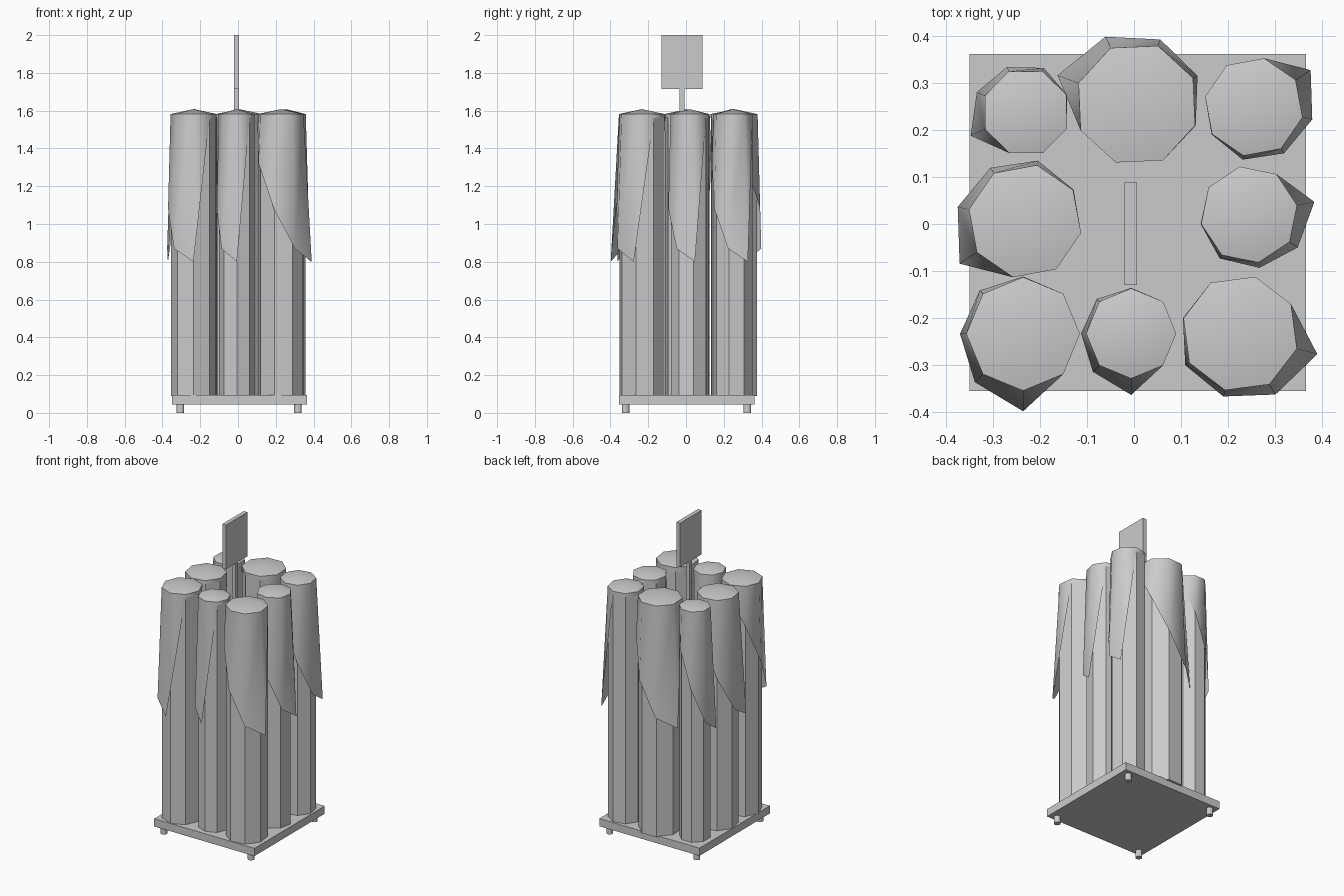
import bpy, bmesh
from math import sin, cos, radians

if "Cube" in bpy.data.objects:
    bpy.data.objects.remove(bpy.data.objects["Cube"])


def finish(bm, name):
    bmesh.ops.recalc_face_normals(bm, faces=bm.faces)
    mesh = bpy.data.meshes.new(name)
    bm.to_mesh(mesh)
    bm.free()
    ob = bpy.data.objects.new(name, mesh)
    bpy.context.collection.objects.link(ob)
    return ob


def box(name, x0, x1, y0, y1, z0, z1):
    bm = bmesh.new()
    bmesh.ops.create_cube(bm, size=1)
    for v in bm.verts:
        v.co = ((x0 + x1) / 2 + v.co.x * (x1 - x0),
                (y0 + y1) / 2 + v.co.y * (y1 - y0),
                (z0 + z1) / 2 + v.co.z * (z1 - z0))
    return finish(bm, name)


def prism(name, x, y, r, z0, z1, sides, phase=0.0):
    bm = bmesh.new()
    rings = [[bm.verts.new((x + r * cos(phase + radians(360 / sides * k)),
                            y + r * sin(phase + radians(360 / sides * k)), z))
              for k in range(sides)] for z in (z0, z1)]
    for k in range(sides):
        j = (k + 1) % sides
        bm.faces.new((rings[0][k], rings[0][j], rings[1][j], rings[1][k]))
    bm.faces.new(rings[0])
    bm.faces.new(rings[1])
    return finish(bm, name)


# Hem of the loose cloth, clockwise from its hanging tip: (flare, height)
HEM = [(1.36, 0.80), (1.20, 0.87), (1.11, 1.08), (1.08, 1.32),
       (1.01, 1.50), (1.0, 1.56), (1.0, 1.56), (1.0, 1.56)]


def drape(name, x, y, r, tip):
    bm = bmesh.new()
    top, hem = [], []
    for k, (flare, z) in enumerate(HEM):
        c, s = cos(radians(tip - 45 * k)), sin(radians(tip - 45 * k))
        top.append(bm.verts.new((x + r * c, y + r * s, 1.582)))
        hem.append(bm.verts.new((x + r * flare * c, y + r * flare * s, z)))
    peak = bm.verts.new((x, y, 1.608))
    for k in range(8):
        j = (k + 1) % 8
        bm.faces.new((top[k], hem[k], hem[j], top[j]))
        bm.faces.new((top[k], top[j], peak))
    for f in bm.faces:
        f.smooth = True
    for k in range(8):
        bm.edges.get((top[k], top[(k + 1) % 8])).smooth = False
    return finish(bm, name)


# Platform and feet
box("platform", -0.35, 0.366, -0.355, 0.362, 0.045, 0.095)
for x in (-0.305, 0.317):
    for y in (-0.32, 0.325):
        prism("foot", x, y, 0.02, 0, 0.045, 12)

# Sign on a post
box("sign_post", -0.02, 0.006, -0.035, -0.009, 0.095, 1.715)
box("sign_board", -0.02, 0.006, -0.13, 0.088, 1.715, 2.0)

# Standing cloth rolls: x, y, radius, direction of the loose tip
ROLLS = [(-0.230, 0.238, 0.094, 203), (0.006, 0.255, 0.132, 160),
         (0.255, 0.249, 0.106, 33), (-0.232, 0.006, 0.122, 213),
         (0.245, 0.020, 0.104, 11), (-0.236, -0.234, 0.121, -90),
         (-0.006, -0.233, 0.096, -90), (0.226, -0.233, 0.125, -15)]
for x, y, r, tip in ROLLS:
    prism("cloth_roll", x, y, r * 0.985, 0.09, 1.575, 8, radians(tip))
    drape("loose_cloth", x, y, r, tip)
